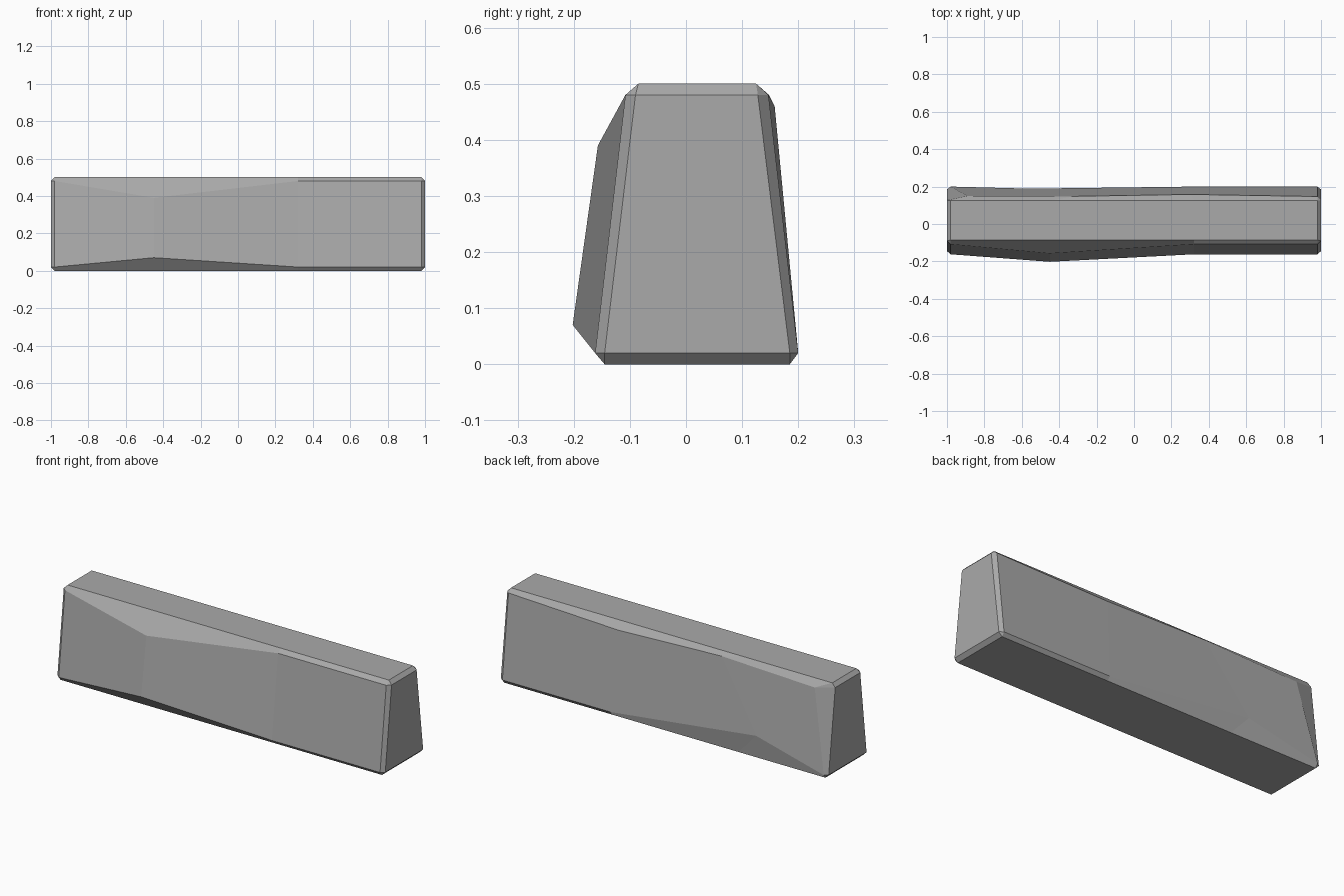
import bpy
import bmesh

if "Cube" in bpy.data.objects:
    bpy.data.objects.remove(bpy.data.objects["Cube"])

# chamfered, tapering cross-section (y, z), walked round from the front top edge
SECTION = [(-0.085, 0.50), (-0.108, 0.48), (-0.162, 0.02), (-0.145, 0.0),
           (0.185, 0.0), (0.20, 0.02), (0.147, 0.48), (0.125, 0.50)]
FRONT_UP, FRONT_LOW, BACK_LOW, BACK_UP = 1, 2, 5, 6
# end face corners (y, z), one for each chamfered corner of the section
END = [(-0.09, 0.48), (-0.145, 0.02), (0.185, 0.02), (0.128, 0.48)]

STATIONS = [-0.98, -0.45, 0.32, 0.98]
# chipped corners: (station, section point) -> moved position
CHIPS = {
    (1, FRONT_UP): (-0.45, -0.157, 0.39),
    (1, FRONT_LOW): (-0.45, -0.202, 0.07),
    (0, BACK_UP): (-0.89, 0.15, 0.46),
    (1, BACK_UP): (-0.32, 0.148, 0.48),
    (1, BACK_LOW): (-0.56, 0.189, 0.12),
    (2, BACK_UP): (0.30, 0.158, 0.46),
}

bm = bmesh.new()

# body: loft the section along x
rings = []
for s, x in enumerate(STATIONS):
    rings.append([bm.verts.new(CHIPS.get((s, i), (x, y, z)))
                  for i, (y, z) in enumerate(SECTION)])
for a, b in zip(rings, rings[1:]):
    for i in range(8):
        j = (i + 1) % 8
        bm.faces.new((a[i], a[j], b[j], b[i]))

# ends: flat face with a chamfer all round
for x, ring in ((-1.0, rings[0]), (1.0, rings[-1])):
    cap = [bm.verts.new((x, y, z)) for y, z in END]
    bm.faces.new(cap)
    for k in range(4):
        n = (k + 1) % 4
        bm.faces.new((cap[k], ring[2 * k], ring[2 * k + 1]))
        bm.faces.new((cap[k], ring[2 * k + 1], ring[(2 * k + 2) % 8], cap[n]))

# the section pairs points by corner, so every corner is one small triangle
bmesh.ops.recalc_face_normals(bm, faces=bm.faces[:])

mesh = bpy.data.meshes.new("stone_block")
bm.to_mesh(mesh)
bm.free()

stone = bpy.data.materials.new("grey stone")
stone.diffuse_color = (0.40, 0.40, 0.40, 1.0)
stone.use_nodes = True
stone.node_tree.nodes["Principled BSDF"].inputs["Base Color"].default_value = stone.diffuse_color
mesh.materials.append(stone)

block = bpy.data.objects.new("stone_block", mesh)
bpy.context.collection.objects.link(block)
